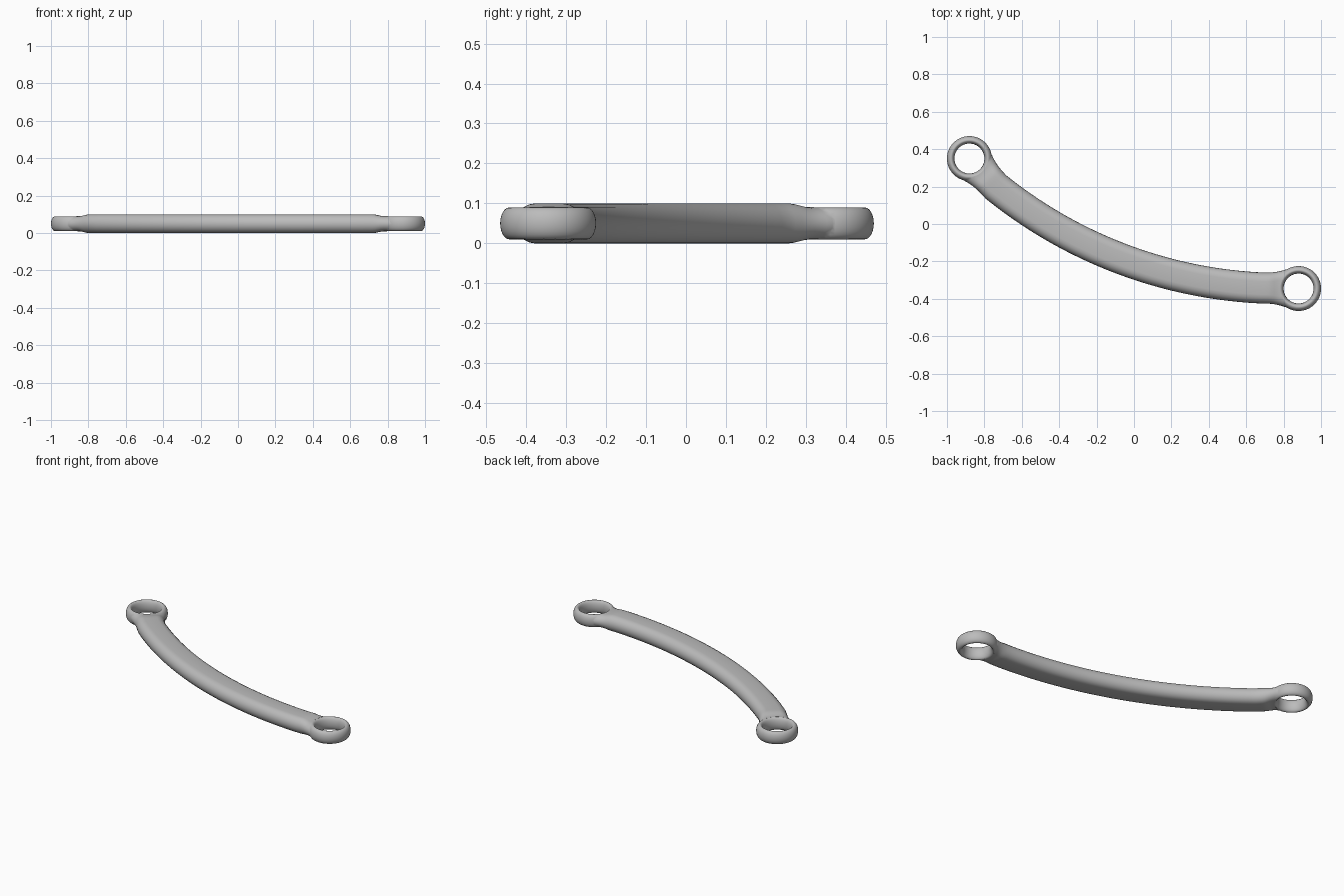
import bpy, bmesh, math
from mathutils import Vector

if "Cube" in bpy.data.objects:
    bpy.data.objects.remove(bpy.data.objects["Cube"], do_unlink=True)

MID = 0.05
EYES = [Vector((-0.88, 0.35)), Vector((0.88, -0.345))]

steel = bpy.data.materials.new("grey_steel")
steel.use_nodes = True
steel.diffuse_color = (0.5, 0.5, 0.5, 1)
steel.node_tree.nodes["Principled BSDF"].inputs["Base Color"].default_value = (0.5, 0.5, 0.5, 1)


def skin(name, rings):
    """Closed solid through a row of equal-length loops, capped at both ends."""
    bm = bmesh.new()
    loops = [[bm.verts.new(p) for p in ring] for ring in rings]
    n = len(loops[0])
    for a, b in zip(loops, loops[1:]):
        for i in range(n):
            bm.faces.new((a[i], a[(i + 1) % n], b[(i + 1) % n], b[i]))
    bm.faces.new(loops[0])
    bm.faces.new(loops[-1])
    bmesh.ops.recalc_face_normals(bm, faces=bm.faces)
    mesh = bpy.data.meshes.new(name)
    bm.to_mesh(mesh)
    bm.free()
    obj = bpy.data.objects.new(name, mesh)
    mesh.materials.append(steel)
    bpy.context.collection.objects.link(obj)
    return obj


def lathe(name, centre, profile, n=64):
    """Solid of revolution about a vertical axis."""
    turns = [2 * math.pi * i / n for i in range(n)]
    return skin(name, [[(centre.x + r * math.cos(t), centre.y + r * math.sin(t), z)
                        for t in turns] for r, z in profile])


def section(w, h, steps=10):
    """Flat-topped section with fully rounded sides, as (across, up) pairs."""
    pts = []
    for side in (1, -1):
        for i in range(steps + 1):
            a = math.pi * (i / steps - 0.5)
            pts.append((side * (w - 0.048 + 0.048 * math.cos(a)), side * h * math.sin(a)))
    return pts


# Centreline: a circular arc that runs straight into each eye
R, arc_x, arc_y = 2.45, 0.80, 2.105
a0, a1 = math.asin((-0.74 - arc_x) / R), math.asin((0.68 - arc_x) / R)
path = []
for i in range(41):
    a = a0 + (a1 - a0) * i / 40
    path.append(Vector((arc_x + R * math.sin(a), arc_y - R * math.cos(a))))
reach = (0.18, 0.16, 0.145, 0.13, 0.115, 0.1, 0.085, 0.07, 0.05)
start_dir = (path[0] - EYES[0]).normalized()
end_dir = (path[-1] - EYES[1]).normalized()
path = [EYES[0] + start_dir * d for d in reversed(reach)] + path
path += [EYES[1] + end_dir * d for d in reach]

# Curved bar, thinning and flaring into the eyes
rings = []
for i, p in enumerate(path):
    tangent = (path[min(i + 1, len(path) - 1)] - path[max(i - 1, 0)]).normalized()
    across = Vector((-tangent.y, tangent.x))
    d = min((p - e).length for e in EYES)
    near = min(1, max(0, (0.17 - d) / 0.11))
    thin = min(1, max(0, (0.16 - d) / 0.06))
    w = 0.083 + 0.021 * near ** 2
    h = 0.05 - 0.0095 * thin * thin * (3 - 2 * thin)
    rings.append([(p.x + across.x * u, p.y + across.y * u, MID + v) for u, v in section(w, h)])
bar = skin("curved_wrench_bar", rings)


def combine(tool, operation):
    mod = bar.modifiers.new(tool.name, "BOOLEAN")
    mod.operation, mod.solver, mod.object = operation, "EXACT", tool
    bpy.context.view_layer.objects.active = bar
    bpy.ops.object.modifier_apply(modifier=mod.name)
    bpy.data.objects.remove(tool, do_unlink=True)


# Round eyes with bulging rims, then holes that narrow at mid height
angles = [math.pi * (i / 12 - 0.5) for i in range(13)]
rim = [(0.097 + 0.023 * math.cos(a), MID + 0.04 * math.sin(a)) for a in angles]
bore = [(0.098 - 0.018 * math.cos(a), MID + 0.04 * math.sin(a)) for a in angles]
bore = [(0.098, -0.05)] + bore + [(0.098, 0.15)]
for eye in EYES:
    combine(lathe("ring_eye", eye, rim), "UNION")
for eye in EYES:
    combine(lathe("eye_hole", eye, bore), "DIFFERENCE")

# Smooth shading with crisp eye edges
bpy.ops.object.select_all(action="DESELECT")
bar.select_set(True)
bpy.context.view_layer.objects.active = bar
bpy.ops.object.shade_smooth_by_angle(angle=math.radians(35))
